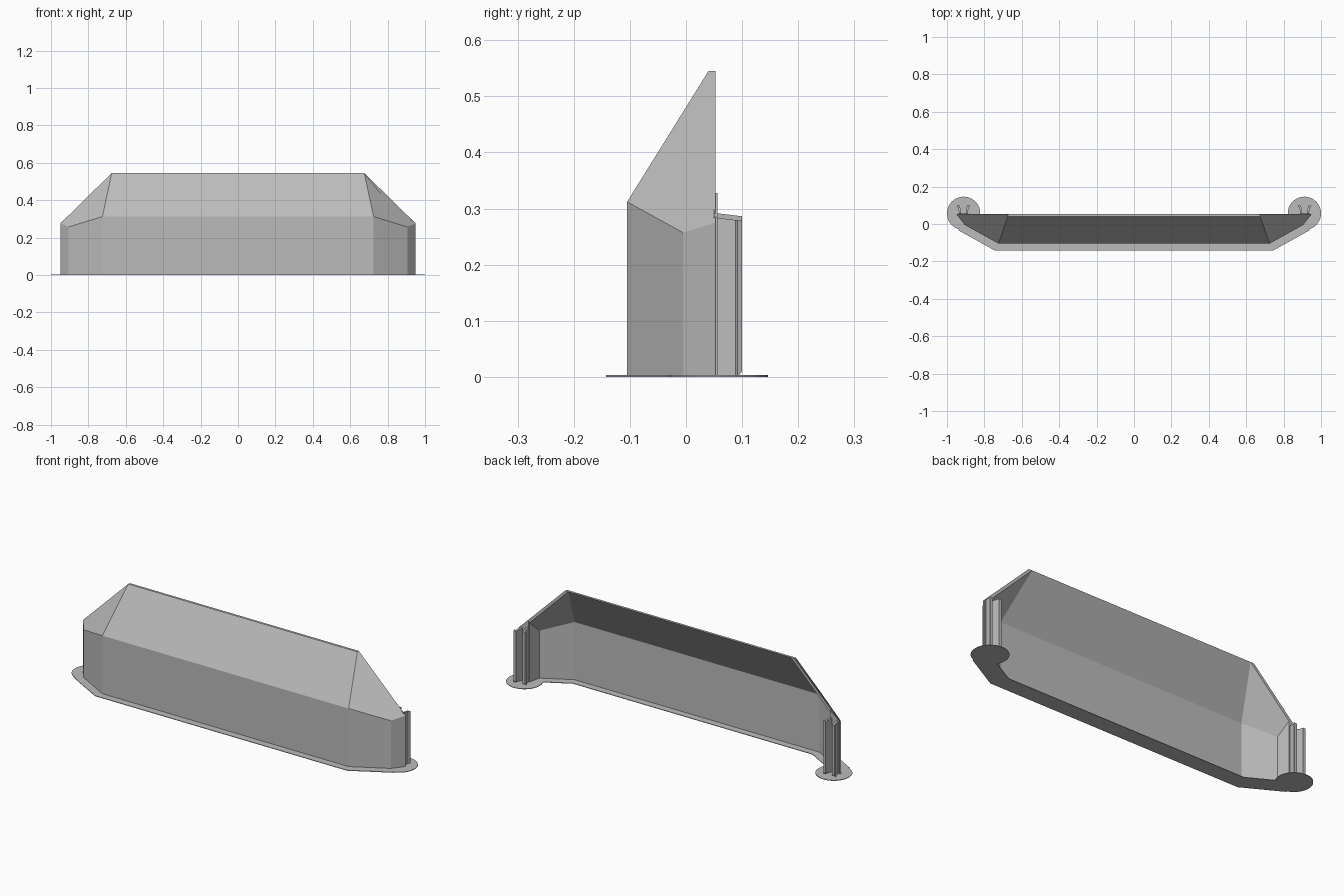
import bpy, bmesh

cube = bpy.data.objects.get("Cube")
if cube:
    bpy.data.objects.remove(cube, do_unlink=True)

grey = bpy.data.materials.new("plain grey")
grey.use_nodes = True
GREY = (0.5, 0.5, 0.5, 1)
grey.diffuse_color = GREY
grey.node_tree.nodes["Principled BSDF"].inputs["Base Color"].default_value = GREY


def make(name, points, faces, mirror=True):
    """Mesh from points and index faces, mirrored across x = 0."""
    bm = bmesh.new()
    verts = [bm.verts.new(p) for p in points]
    for f in faces:
        bm.faces.new([verts[i] for i in f])
    bmesh.ops.recalc_face_normals(bm, faces=bm.faces)
    mesh = bpy.data.meshes.new(name)
    bm.to_mesh(mesh)
    bm.free()
    mesh.materials.append(grey)
    ob = bpy.data.objects.new(name, mesh)
    bpy.context.collection.objects.link(ob)
    if mirror:
        mod = ob.modifiers.new("mirror", 'MIRROR')
        mod.merge_threshold = 0.0005
    return ob


def prism(name, outline, bottom, top):
    """Vertical prism; bottom and top are functions of x and y."""
    n = len(outline)
    points = [(x, y, bottom(x, y)) for x, y in outline]
    points += [(x, y, top(x, y)) for x, y in outline]
    faces = [range(n), range(n, 2 * n)]
    faces += [(i, (i + 1) % n, (i + 1) % n + n, i + n) for i in range(n)]
    return make(name, points, faces)


# Hollow shell with a sloping hood and solid end posts, half of it
shell = {
    "A0": (0, -.105, 0), "A1": (0, -.105, .312), "A2": (0, .04, .545),
    "B0": (.725, -.105, 0), "B1": (.725, -.105, .312),
    "C0": (.905, -.005, 0), "C1": (.905, -.005, .257),
    "D0": (.95, .053, 0), "D1": (.95, .053, .275),
    "P": (.675, .04, .545), "Q": (.675, .053, .545),
    "a0": (0, -.093, 0), "a1": (0, -.093, .31), "a2": (0, .053, .545),
    "b0": (.722, -.093, 0), "b1": (.722, -.093, .31),
    "c0": (.87, -.011, 0), "c1": (.87, -.011, .256),
    "d0": (.885, .053, 0), "d1": (.885, .053, .317),
    "q": (.655, .053, .545),
}
panels = """A0 A1 B1 B0, A1 A2 P B1, B0 B1 C1 C0, C0 C1 D1 D0, B1 P Q D1 C1,
A2 a2 q Q P, Q q d1 D1, d1 d0 D0 D1, a0 b0 b1 a1, a1 b1 q a2, b0 c0 c1 b1,
c0 d0 d1 c1, b1 c1 d1 q, A0 B0 b0 a0, B0 C0 c0 b0, C0 D0 d0 c0"""
keys = list(shell)
make("hood_shell", list(shell.values()),
     [[keys.index(k) for k in p.split()] for p in panels.split(",")])

# Thin brim following the foot of the wall
BRIM = 0.003
brim = [(0, -.143), (.742, -.143), (.94, -.033), (.9, .03), (.86, .03), (.705, -.056), (0, -.056)]
n = len(brim)
make("brim", [(x, y, z) for z in (0, BRIM) for x, y in brim],
     [range(n), range(n, 2 * n)] +
     [(i, i + 1, i + 1 + n, i + n) for i in range(n - 1)])

# Round feet under the posts
for side, label in ((-1, "right"), (1, "left")):
    bpy.ops.mesh.primitive_cylinder_add(vertices=48, radius=.089, depth=BRIM,
                                        location=(side * .911, .057, BRIM / 2))
    foot = bpy.context.object
    foot.name = label + "_foot_disc"
    foot.data.materials.append(grey)
    bpy.ops.object.shade_smooth_by_angle()

# Back plate of the clip, cut along the hood slope
CLIP_X = .912
prism("clip_plate", [(.887, .05), (.94, .05), (.94, .056), (.887, .056)],
      lambda x, y: 0, lambda x, y: .285 + (.94 - x) * .8)

# Pair of hooked prongs, chamfered under the hooks
prong = [(.012, .052), (.023, .052), (.027, .088), (.036, .092), (.033, .1), (.019, .1)]
for s, label, height in ((-1, "inner", .292), (1, "outer", .284)):
    prism(label + "_prong", [(CLIP_X + s * x, y) for x, y in prong],
          lambda x, y: .01 if y > .095 else 0,
          lambda x, y, h=height: h - (y - .052) * .12)
